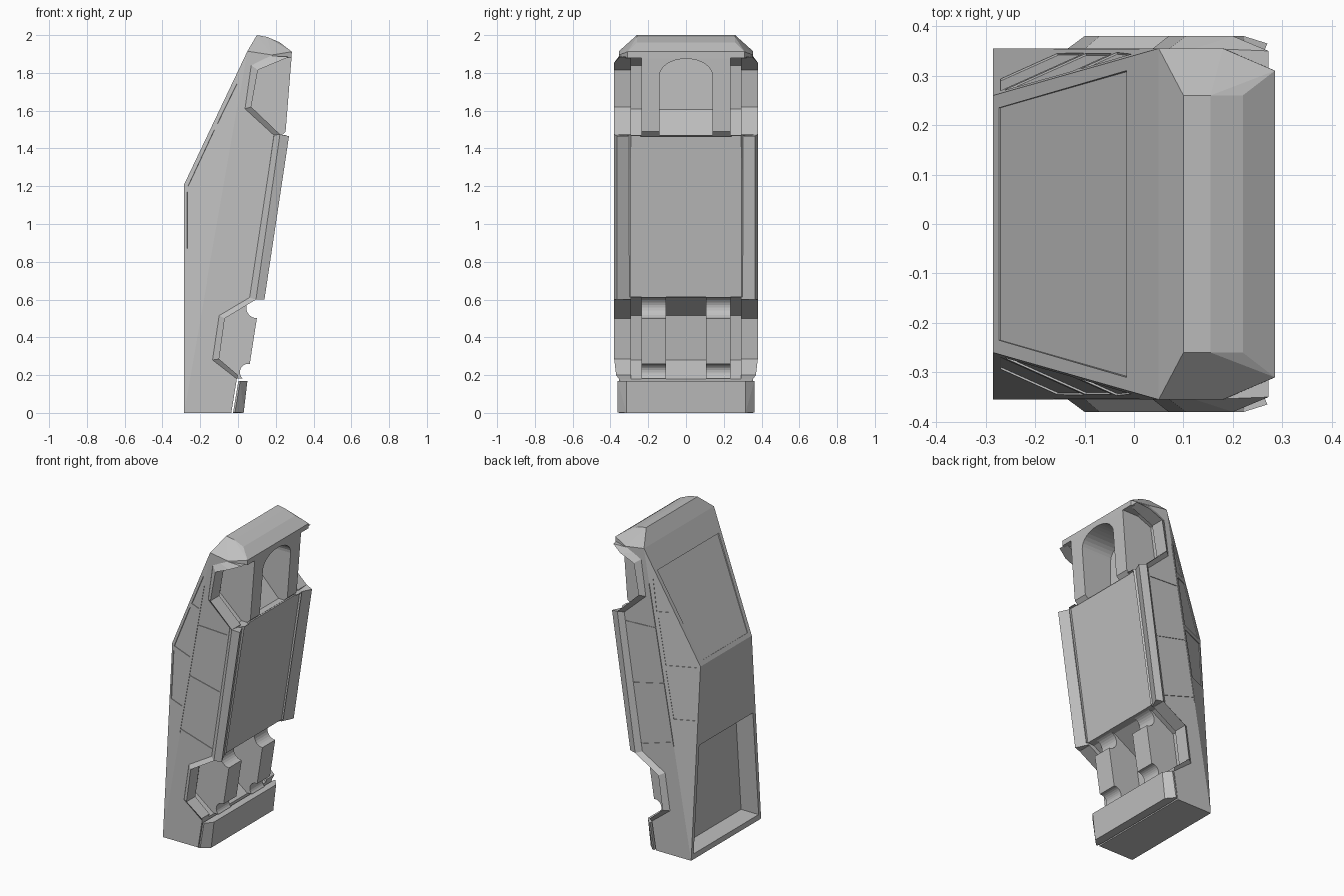
import bpy, bmesh, math
from mathutils import Vector

if "Cube" in bpy.data.objects:
    bpy.data.objects.remove(bpy.data.objects["Cube"])

grey = bpy.data.materials.new("plain grey")
grey.use_nodes = True
grey.diffuse_color = (0.53, 0.53, 0.53, 1)
grey.node_tree.nodes["Principled BSDF"].inputs["Base Color"].default_value = (0.53, 0.53, 0.53, 1)


def make(name, bm):
    bmesh.ops.recalc_face_normals(bm, faces=bm.faces)
    mesh = bpy.data.meshes.new(name)
    bm.to_mesh(mesh)
    bm.free()
    mesh.materials.append(grey)
    obj = bpy.data.objects.new(name, mesh)
    bpy.context.collection.objects.link(obj)
    return obj


def solid(name, points):
    """Convex solid wrapped around points."""
    bm = bmesh.new()
    verts = [bm.verts.new(p) for p in points]
    out = bmesh.ops.convex_hull(bm, input=verts)
    junk = {g for g in out["geom_interior"] + out["geom_unused"] if isinstance(g, bmesh.types.BMVert)}
    bmesh.ops.delete(bm, geom=list(junk), context="VERTS")
    bmesh.ops.dissolve_limit(bm, angle_limit=0.01, verts=bm.verts, edges=bm.edges)
    return make(name, bm)


def both(points):
    return [(x, s * y, z) for x, y, z in points for s in (1, -1)]


def prism(name, profile, y0, y1):
    """Side profile (x, z) swept across y."""
    return solid(name, [(x, y, z) for x, z in profile for y in (y0, y1)])


def slab(name, points, direction, inward, outward):
    d = Vector(direction).normalized()
    return solid(name, [Vector(p) + d * k for p in points for k in (-inward, outward)])


def cut(target, cutter):
    mod = target.modifiers.new("cut", "BOOLEAN")
    mod.operation = "DIFFERENCE"
    mod.solver = "EXACT"
    mod.object = cutter
    graph = bpy.context.evaluated_depsgraph_get()
    mesh = bpy.data.meshes.new_from_object(target.evaluated_get(graph))
    target.modifiers.clear()
    target.data = mesh
    bpy.data.objects.remove(cutter)


# Wedge-shaped body shell
shell = solid("body_shell", both([
    (-.285, .355, 0), (-.285, .26, 1.21), (.05, .355, 1.915), (.1, .26, 2),
    (.155, .26, 1.99), (.22, .26, 1.962), (.285, .31, 1.912), (.18, .355, 1.895),
    (.283, .31, 1.875), (.25, .29, 1.465), (.19, .355, 1.47), (.05, .29, .18),
    (.06, .355, .61), (-.02, .355, 0)]))

# Wheel wells, leaving the chassis blocks standing between them
front_well = [(.19, 1.47), (.037, 1.61), (.07, 1.84), (.17, 1.88), (.5, 1.88), (.5, 1.47)]
rear_well = [(.14, .615), (.06, .61), (-.1, .515), (-.135, .28), (0, .175), (.5, .175), (.5, .615)]
for s in (1, -1):
    for well in (front_well, rear_well):
        cut(shell, prism("well_cutter", well, s * .235, s * .5))
cut(shell, prism("rear_gap_cutter", rear_well, -.105, .105))

# Arched slot in the front chassis block
arch = [(.14 * math.cos(a), 1.785 + .09 * math.sin(a))
        for a in [math.pi * i / 16 for i in range(17)]]
arch += [(-.14, 1.605), (.14, 1.605)]
cut(shell, solid("arch_cutter", [(x, y, z) for y, z in arch for x in (.06, .5)]))
cut(shell, prism("ramp_cutter", [(.19, 1.47), (.06, 1.606), (.5, 1.606), (.5, 1.47)], -.14, .14))
cut(shell, prism("block_end_cutter", [(.225, 1.464), (.255, 1.492), (.5, 1.492), (.5, 1.464)], -.24, .24))

# Sunken floor pan between the sills
cut(shell, prism("floor_cutter", [(.235, 1.467), (.1, .57), (.5, .57), (.5, 1.467)], -.29, .29))

# Rounded notches at both ends of the rear blocks
for cx, cz, r in ((.1, .557, .056), (.055, .215, .045)):
    ring = [(cx + r * math.cos(math.tau * i / 24), cz + r * math.sin(math.tau * i / 24)) for i in range(24)]
    cut(shell, prism("notch_cutter", ring, -.24, .24))

# Groove that parts the tail bumper from the body
cut(shell, prism("tail_cutter", [(-.037, -.01), (-.006, .182), (.3, .182), (.3, -.01)], -.5, .5))

# Open cargo bed
cut(shell, solid("bed_cutter", both([
    (x, y, z) for x in (-.4, -.16) for y, z in ((.33, .035), (.272, .71))])))


# Windscreen panel, slightly sunk
def slope_z(x):
    return 1.21 + (x + .285) * 2.052


cut(shell, slab("windscreen_cutter", both([
    (-.273, .235, slope_z(-.273)), (-.01, .31, slope_z(-.01))]), (-.9, 0, .438), .003, .05))


# Side windows and panel seams
def belt_x(z):
    return -.285 + .175 * z


def side_y(x, z):
    return .355 - max(0, .448 * (belt_x(z) - x))


windows = [
    [(-.27, .87), (-.155, .87), (-.1, 1.17), (-.27, 1.17)],
    [(-.265, 1.2), (-.098, 1.2), (-.045, 1.5), (-.125, 1.5)],
    [(-.11, 1.53), (-.035, 1.53), (-.005, 1.745)]]
seams = [((belt_x(.73), .73), (.07, .66)), ((belt_x(1.09), 1.09), (.12, 1.04)),
         ((belt_x(1.43), 1.43), (.175, 1.42)), ((belt_x(.7), .7), (belt_x(1.7), 1.7))]
for s in (1, -1):
    for pane in windows:
        cut(shell, slab("window_cutter", [(x, s * side_y(x, z), z) for x, z in pane],
                        (-.4, s, .08), .004, .03))
    for (xa, za), (xb, zb) in seams:
        along = Vector((xb - xa, zb - za)).normalized() * .0025
        nx, nz = -along.y, along.x
        line = [(xa + nx, za + nz), (xa - nx, za - nz), (xb + nx, zb + nz), (xb - nx, zb - nz)]
        cut(shell, prism("seam_cutter", line, s * .351, s * .4))

# Bevelled trim running round both arches and along the sill
outer = [(.17, 1.89), (.12, 1.867), (.07, 1.84), (.037, 1.61), (.19, 1.47), (.06, .61),
         (-.1, .515), (-.135, .28), (-.005, .178)]
inner = [(.272, .35, 1.885), (.2, .38, 1.855), (.105, .38, 1.815), (.07, .38, 1.62),
         (.222, .38, 1.475), (.095, .38, .6), (-.07, .38, .5), (-.1, .38, .285), (0, .37, .2)]
for s, side in ((1, "back"), (-1, "front")):
    bm = bmesh.new()
    rings = []
    for (ox, oz), (ix, iy, iz) in zip(outer, inner):
        section = [(ox, .354, oz), (ix, iy, iz), (ix, .29, iz), (ox, .29, oz)]
        rings.append([bm.verts.new((x, s * y, z)) for x, y, z in section])
    for a, b in zip(rings, rings[1:]):
        for i in range(4):
            j = (i + 1) % 4
            bm.faces.new((a[i], a[j], b[j], b[i]))
    bm.faces.new(rings[0])
    bm.faces.new(rings[-1])
    make(side + "_arch_trim", bm)
    # Raised sill sloping down to the floor pan
    solid(side + "_sill", [(x, s * y, z) for x, y, z in (
        (.222, .38, 1.475), (.27, .365, 1.465), (.235, .29, 1.465), (.19, .29, 1.47),
        (.095, .38, .6), (.14, .365, .6), (.105, .29, .6), (.06, .29, .61))])

# Tail bumper with chamfered ends
solid("tail_bumper", both([
    (-.026, .362, .003), (.002, .362, .17), (-.016, .362, .003), (.012, .362, .17),
    (.03, .315, 0), (.05, .315, .17), (-.026, .315, 0)]))
